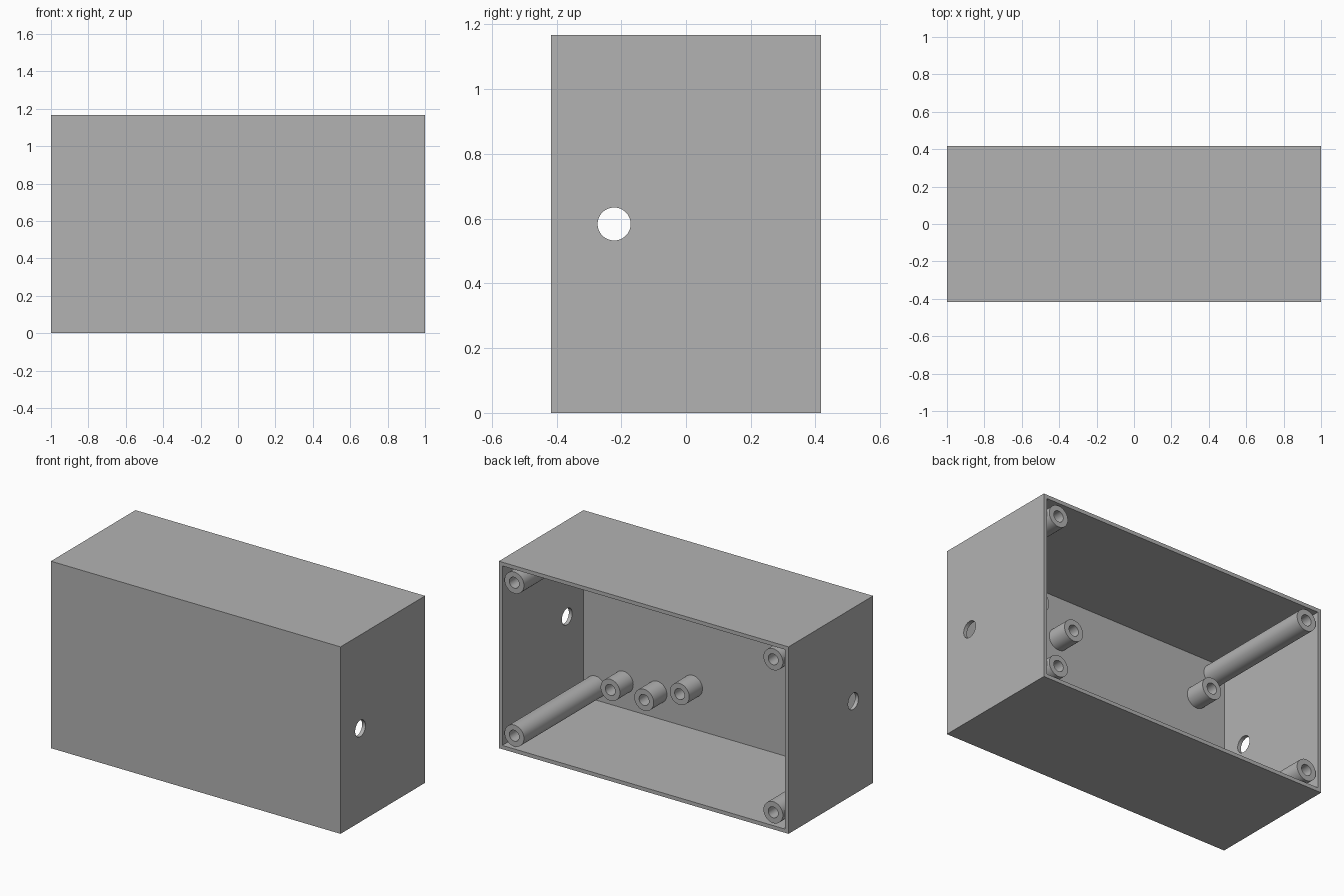
import bpy
import bmesh
import math
from mathutils import Matrix, Vector

cube = bpy.data.objects.get("Cube")
if cube:
    bpy.data.objects.remove(cube, do_unlink=True)

# Overall sizes
W, D, H = 2.0, 0.834, 1.167
WALL = 0.033
BACK = D / 2
FLOOR = -D / 2 + WALL      # inner face of the front wall
MID = H / 2

grey = bpy.data.materials.new("mid grey plastic")
grey.use_nodes = True
grey.diffuse_color = (0.448, 0.448, 0.448, 1)
grey.node_tree.nodes["Principled BSDF"].inputs["Base Color"].default_value = grey.diffuse_color


def make_object(name, bm):
    bmesh.ops.recalc_face_normals(bm, faces=bm.faces)
    mesh = bpy.data.meshes.new(name)
    bm.to_mesh(mesh)
    bm.free()
    mesh.materials.append(grey)
    obj = bpy.data.objects.new(name, mesh)
    bpy.context.collection.objects.link(obj)
    return obj


def activate(obj):
    bpy.ops.object.select_all(action='DESELECT')
    obj.select_set(True)
    bpy.context.view_layer.objects.active = obj


def screw_tube(name, x, z, end, outer=0.067, inner=0.034):
    """Hollow screw post rising from the front wall towards the back."""
    bm = bmesh.new()
    base = FLOOR - 0.01
    profile = [(outer, base), (outer, end), (inner, end), (inner, base)]
    verts = [bm.verts.new((x + r, y, z)) for r, y in profile]
    edges = [bm.edges.new(pair) for pair in zip(verts, verts[1:])]
    bmesh.ops.spin(bm, geom=verts + edges, cent=(x, 0, z), axis=(0, 1, 0),
                   angle=math.tau, steps=40, use_duplicate=False)
    bmesh.ops.remove_doubles(bm, verts=bm.verts, dist=0.0001)
    obj = make_object(name, bm)
    activate(obj)
    bpy.ops.object.shade_smooth_by_angle(angle=math.radians(35))


# Case: a block hollowed out from the open back
bm = bmesh.new()
bmesh.ops.create_cube(bm, size=1, matrix=Matrix.Translation((0, 0, MID))
                      @ Matrix.Diagonal((W, D, H, 1)))
back_face = max(bm.faces, key=lambda f: f.calc_center_median().y)
bmesh.ops.inset_region(bm, faces=[back_face], thickness=WALL)
pushed = bmesh.ops.extrude_face_region(bm, geom=[back_face])
bmesh.ops.translate(bm, vec=Vector((0, FLOOR - BACK, 0)),
                    verts=[v for v in pushed["geom"] if isinstance(v, bmesh.types.BMVert)])
if back_face.is_valid:
    bmesh.ops.delete(bm, geom=[back_face], context='FACES_ONLY')
case = make_object("case", bm)

# Round cable hole through both side walls
bm = bmesh.new()
bmesh.ops.create_cone(bm, cap_ends=True, segments=48, radius1=0.051, radius2=0.051, depth=W + 0.4,
                      matrix=Matrix.Translation((0, -0.222, MID)) @ Matrix.Rotation(math.pi / 2, 4, 'Y'))
cutter = make_object("cable_hole_cutter", bm)
cutter.hide_render = True
cut = case.modifiers.new("cable holes", 'BOOLEAN')
cut.operation = 'DIFFERENCE'
cut.solver = 'EXACT'
cut.object = cutter
activate(case)
bpy.ops.object.modifier_apply(modifier=cut.name)
bpy.data.objects.remove(cutter, do_unlink=True)
activate(case)
bpy.ops.object.shade_smooth_by_angle(angle=math.radians(30))

# Mounting tubes, mirrored about the middle height
OFFSET = 0.106
for level, sign in (("lower", -1), ("upper", 1)):
    # Full-depth corner posts for the back cover
    for side, x in (("left", W / 2 - OFFSET), ("right", OFFSET - W / 2)):
        screw_tube(f"{level}_{side}_corner_post", x, MID + sign * (MID - OFFSET), BACK)
    # Short standoffs for the large board
    for side, x in (("left", 0.222), ("right", -0.774)):
        screw_tube(f"{level}_{side}_large_board_standoff", x, MID + sign * 0.294, FLOOR + 0.131)
    # Short standoffs for the small board
    for side, x in (("left", 0.70), ("right", 0.467)):
        screw_tube(f"{level}_{side}_small_board_standoff", x, MID + sign * 0.396, FLOOR + 0.131)
